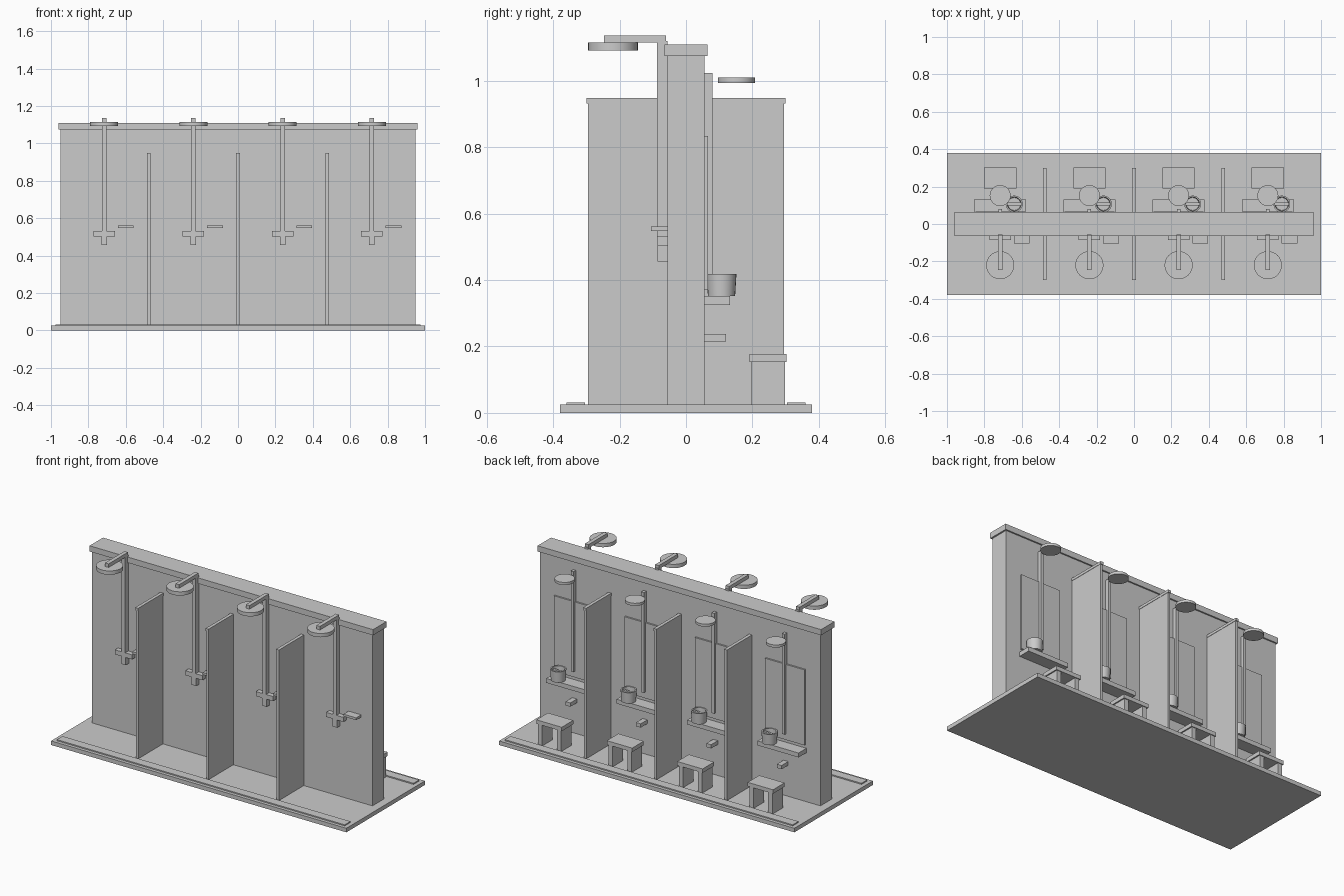
import bpy, bmesh, math

if "Cube" in bpy.data.objects:
    bpy.data.objects.remove(bpy.data.objects["Cube"])

STATIONS = (-0.7155, -0.2385, 0.2385, 0.7155)


def finish(name, bm):
    mesh = bpy.data.meshes.new(name)
    bmesh.ops.recalc_face_normals(bm, faces=bm.faces)
    bm.to_mesh(mesh)
    bm.free()
    ob = bpy.data.objects.new(name, mesh)
    bpy.context.collection.objects.link(ob)
    return ob


def box(name, x, y, z):
    """Box from (min, max) ranges on each axis."""
    bm = bmesh.new()
    bmesh.ops.create_cube(bm, size=1)
    for v in bm.verts:
        v.co = [(a + b) / 2 + c * (b - a) for (a, b), c in zip((x, y, z), v.co)]
    return finish(name, bm)


def lathe(name, center, profile, sides=32):
    """Turn a closed (radius, z) profile around a vertical axis."""
    bm = bmesh.new()
    vs = [bm.verts.new((center[0] + r, center[1], z)) for r, z in profile]
    edges = [bm.edges.new(p) for p in zip(vs, vs[1:])]
    bmesh.ops.spin(bm, geom=vs + edges, cent=(center[0], center[1], 0), axis=(0, 0, 1),
                   angle=2 * math.pi, steps=sides)
    bmesh.ops.remove_doubles(bm, verts=bm.verts, dist=1e-5)
    ob = finish(name, bm)
    bpy.ops.object.select_all(action='DESELECT')
    ob.select_set(True)
    bpy.context.view_layer.objects.active = ob
    bpy.ops.object.shade_smooth_by_angle(angle=math.radians(35))
    return ob


def disc(name, center, r, z0, z1):
    return lathe(name, center, [(0, z0), (r, z0), (r, z1), (0, z1)])


def around(c, half):
    return (c - half, c + half)


# Floor, central wall and coping
box("floor_slab", (-1, 1), (-0.38, 0.38), (0, 0.025))
box("wall", (-0.95, 0.95), (-0.056, 0.056), (0.025, 1.075))
box("wall_coping", (-0.96, 0.96), (-0.065, 0.065), (1.075, 1.11))

# Drain strips and partitions on both sides
for side, s in (("front", -1), ("back", 1)):
    def span(a, b):
        return tuple(sorted((s * a, s * b)))
    box(side + "_drain_strip", (-0.975, 0.975), span(0.305, 0.36), (0.025, 0.032))
    for x in (-0.477, 0, 0.477):
        box(side + "_partition", around(x, 0.008), span(0.056, 0.295), (0.025, 0.932))
        box(side + "_partition_cap", around(x, 0.01), span(0.056, 0.3), (0.932, 0.948))

for x in STATIONS:
    # Standing shower on the front
    box("shower_riser", around(x, 0.012), (-0.088, -0.056), (0.53, 1.12))
    box("shower_arm", around(x, 0.012), (-0.247, -0.06), (1.115, 1.137))
    disc("shower_head", (x, -0.22), 0.075, 1.092, 1.115)
    box("mixer_bar", around(x, 0.058), (-0.086, -0.056), (0.503, 0.531))
    box("mixer_handle", around(x, 0.015), (-0.086, -0.056), (0.456, 0.505))
    box("soap_shelf", (x + 0.073, x + 0.158), (-0.105, -0.056), (0.548, 0.562))

    # Seated washing place on the back: mirror, shelf, hand shower, tap
    box("mirror", around(x, 0.133), (0.056, 0.066), (0.372, 0.834))
    box("back_shelf", around(x, 0.139), (0.056, 0.132), (0.325, 0.352))
    box("hand_shower_rail", around(x, 0.009), (0.056, 0.08), (0.41, 1.024))
    disc("hand_shower_head", (x, 0.152), 0.056, 0.994, 1.01)
    box("tap", around(x, 0.016), (0.056, 0.12), (0.215, 0.238))

    # Open bucket with a cross handle
    c = (x + 0.075, 0.107)
    lathe("bucket", c, [(0, 0.352), (0.041, 0.352), (0.045, 0.419), (0.037, 0.419),
                        (0.034, 0.362), (0, 0.362)], 24)
    box("bucket_handle", around(c[0], 0.04), around(c[1], 0.007), (0.395, 0.409))

    # Stool with slab legs
    box("stool_seat", around(x, 0.086), (0.191, 0.303), (0.154, 0.178))
    for k in (-1, 1):
        box("stool_leg", around(x + k * 0.064, 0.014), (0.197, 0.298), (0.025, 0.154))
